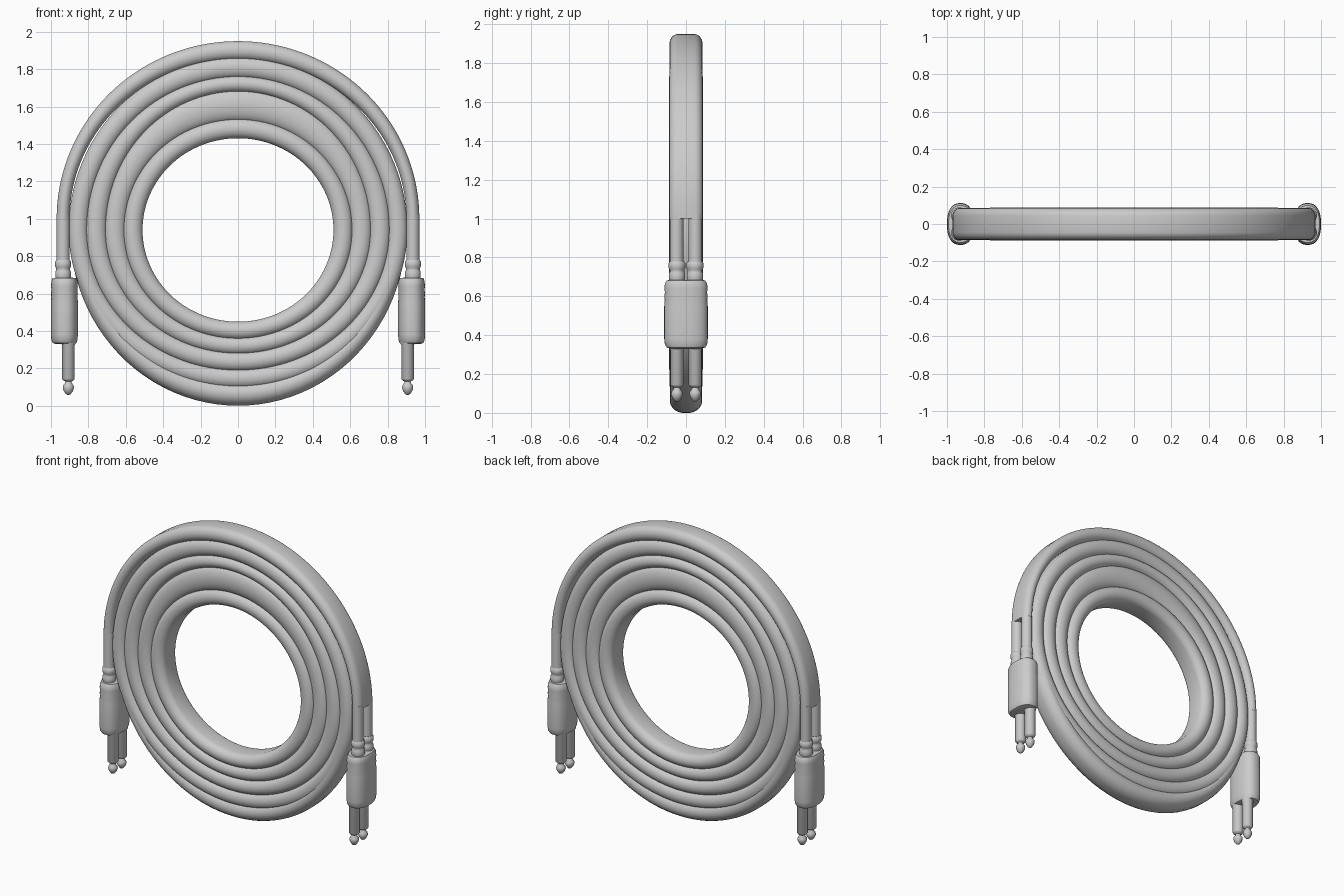
import bpy, math

if "Cube" in bpy.data.objects:
    bpy.data.objects.remove(bpy.data.objects["Cube"])

ZC = 0.94  # coil centre height


def make_mesh(name, verts, faces):
    me = bpy.data.meshes.new(name)
    me.from_pydata(verts, [], faces)
    me.update()
    ob = bpy.data.objects.new(name, me)
    bpy.context.collection.objects.link(ob)
    bpy.ops.object.select_all(action='DESELECT')
    ob.select_set(True)
    bpy.context.view_layer.objects.active = ob
    bpy.ops.object.mode_set(mode='EDIT')
    bpy.ops.mesh.select_all(action='SELECT')
    bpy.ops.mesh.normals_make_consistent(inside=False)
    bpy.ops.object.mode_set(mode='OBJECT')
    bpy.ops.object.shade_smooth_by_angle(angle=math.radians(40))
    return ob


def bridge(rows, n, closed):
    """Quads between consecutive rows of n points; caps when open."""
    faces = []
    for i in range(rows if closed else rows - 1):
        j = (i + 1) % rows
        for k in range(n):
            m = (k + 1) % n
            faces.append((i * n + k, i * n + m, j * n + m, j * n + k))
    if not closed:
        faces += [tuple(range(n)), tuple(range((rows - 1) * n, rows * n))]
    return faces


def coil(name, inner, outer, zc=ZC, start=0, end=2 * math.pi, steps=128, off=0.04, ry=0.045):
    """Sweep a stadium section between two (side, top, bottom) ovals."""
    closed = end - start > 6.28
    n, verts = 24, []
    rows = steps if closed else steps + 1
    for i in range(rows):
        t = start + (end - start) * i / steps
        c, s = math.cos(t), math.sin(t)
        pick = 1 if s >= 0 else 2
        p = [(o[0] * c, zc + o[pick] * s) for o in (inner, outer)]
        for k in range(n):
            a = 2 * math.pi * (k + 0.5) / n
            f = 0.5 + 0.5 * math.cos(a)
            y = math.copysign(off, math.sin(a)) + ry * math.sin(a)
            verts.append((p[0][0] + (p[1][0] - p[0][0]) * f, y,
                          p[0][1] + (p[1][1] - p[0][1]) * f))
    return make_mesh(name, verts, bridge(rows, n, closed))


def lathe(name, x, y, profile, sx=1, sy=1, power=2, n=32):
    """Vertical turned part from (radius, z) points, optionally oval."""
    def sp(v):
        return math.copysign(abs(v) ** (2 / power), v)
    verts = []
    for r, z in profile:
        for k in range(n):
            a = 2 * math.pi * k / n
            verts.append((x + r * sx * sp(math.cos(a)), y + r * sy * sp(math.sin(a)), z))
    return make_mesh(name, verts, bridge(len(profile), n, False))


# Nested coil turns: (side, top, bottom) radii of the grooves between them
edges = [(0.51, 0.49, 0.49), (0.61, 0.59, 0.58), (0.71, 0.745, 0.66),
         (0.81, 0.82, 0.75), (0.90, 0.92, 0.84)]
for i in range(4):
    lo = edges[i] if i == 0 else tuple(e - 0.008 for e in edges[i])
    hi = tuple(e + 0.006 for e in edges[i + 1])
    coil(f"coil_turn_{i + 1}", lo, hi, ry=0.045 if i % 2 else 0.048)

# Lower outermost turn, tapering into the sides
coil("coil_lower_turn", (0.80, 0.82, 0.81), (0.90, 0.92, 0.94),
     start=math.pi, end=2 * math.pi, steps=48, off=0.012, ry=0.072)

# Outer cable pair arching over the top
coil("outer_arch", (0.90, 0.85, 0.85), (0.97, 0.95, 0.95), zc=1.0,
     start=0, end=math.pi, steps=72)

body = [(0.60, 0.685), (0.88, 0.682), (0.97, 0.665), (0.99, 0.64), (0.97, 0.62), (0.99, 0.60),
        (0.975, 0.58), (1.0, 0.55), (1.0, 0.38), (0.97, 0.352), (0.88, 0.336), (0.6, 0.33)]
collar = [(0.036, 0.78), (0.043, 0.77), (0.043, 0.745), (0.037, 0.735), (0.037, 0.725),
          (0.042, 0.715), (0.042, 0.69), (0.036, 0.67)]
pin = [(0.04, 0.36), (0.04, 0.335), (0.034, 0.325), (0.034, 0.145), (0.028, 0.136), (0.016, 0.130),
       (0.018, 0.122), (0.028, 0.108), (0.030, 0.095), (0.024, 0.078), (0.013, 0.063), (0.004, 0.058)]

for side, sx in (("left", -1), ("right", 1)):
    lathe(f"plug_body_{side}", sx * 0.928, 0, body, 0.072, 0.112, 2.4, 48)
    for face, sy in (("front", -1), ("back", 1)):
        tag = f"{side}_{face}"
        # Straight cable tail, collar and jack pin
        lathe(f"cable_tail_{tag}", sx * 0.935, sy * 0.048, [(0.035, 1.02), (0.035, 0.67)])
        lathe(f"collar_{tag}", sx * 0.935, sy * 0.046, collar)
        lathe(f"pin_{tag}", sx * 0.907, sy * 0.047, pin)
